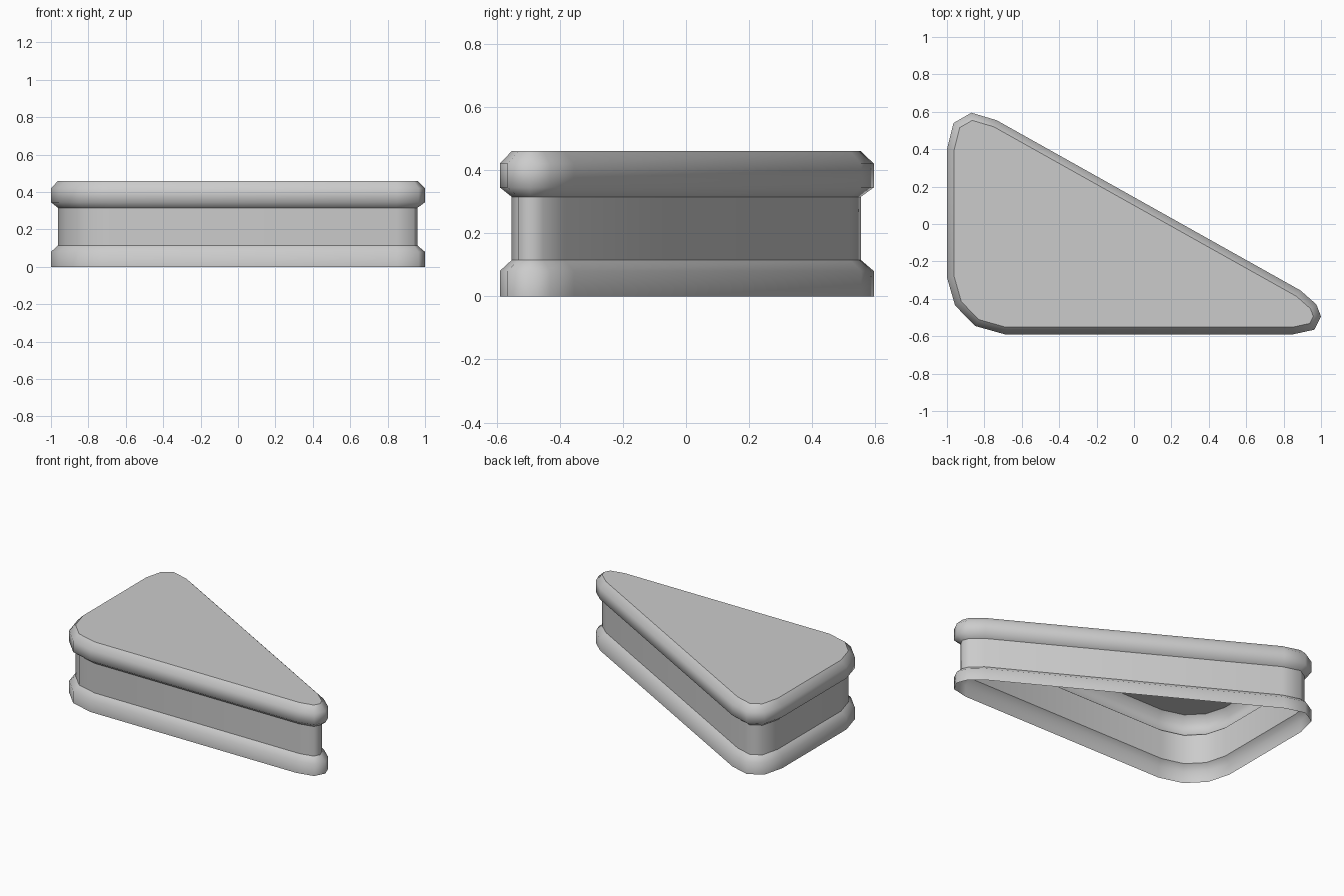
import bpy, bmesh
from mathutils import Vector

if "Cube" in bpy.data.objects:
    bpy.data.objects.remove(bpy.data.objects["Cube"])

# Rounded triangular footprint, clockwise seen from above
OUTLINE = [Vector(p) for p in (
    (-1, 0.40), (-0.965, 0.54), (-0.87, 0.595), (-0.735, 0.555),
    (0.89, -0.355), (0.975, -0.43), (1, -0.495), (0.965, -0.565), (0.85, -0.59),
    (-0.69, -0.59), (-0.85, -0.545), (-0.957, -0.435), (-1, -0.285))]
INSET = 0.038


def inset(points, d):
    """Move every corner inward so each side shifts by d."""
    out = []
    for i, p in enumerate(points):
        a = (p - points[i - 1]).normalized()
        b = (points[(i + 1) % len(points)] - p).normalized()
        na, nb = Vector((a.y, -a.x)), Vector((b.y, -b.x))
        out.append(p + (na + nb) * d / (1 + na.dot(nb)))
    return out


def make_part(name, levels, cap=False):
    """Stack footprint loops at (inset, z) levels and bridge them."""
    bm = bmesh.new()
    loops = [[bm.verts.new((p.x, p.y, z)) for p in inset(OUTLINE, d)]
             for d, z in levels]
    n = len(OUTLINE)
    for lo, hi in zip(loops, loops[1:]):
        for i in range(n):
            j = (i + 1) % n
            bm.faces.new((lo[j], lo[i], hi[i], hi[j])).smooth = True
    if cap:
        bm.faces.new(loops[-1][::-1])
    mesh = bpy.data.meshes.new(name)
    bm.to_mesh(mesh)
    bm.free()
    obj = bpy.data.objects.new(name, mesh)
    bpy.context.collection.objects.link(obj)
    return obj


# Lower rim, open underneath
make_part("base_rim", [(0, 0), (0, 0.08), (INSET, 0.115)])
# Recessed wall
make_part("neck", [(INSET, 0.115), (INSET, 0.315)])
# Upper rounded rim
make_part("top_rim", [(INSET, 0.315), (0, 0.345), (0, 0.42), (INSET, 0.46)])
# Flat top
make_part("deck", [(INSET, 0.46)], cap=True)
